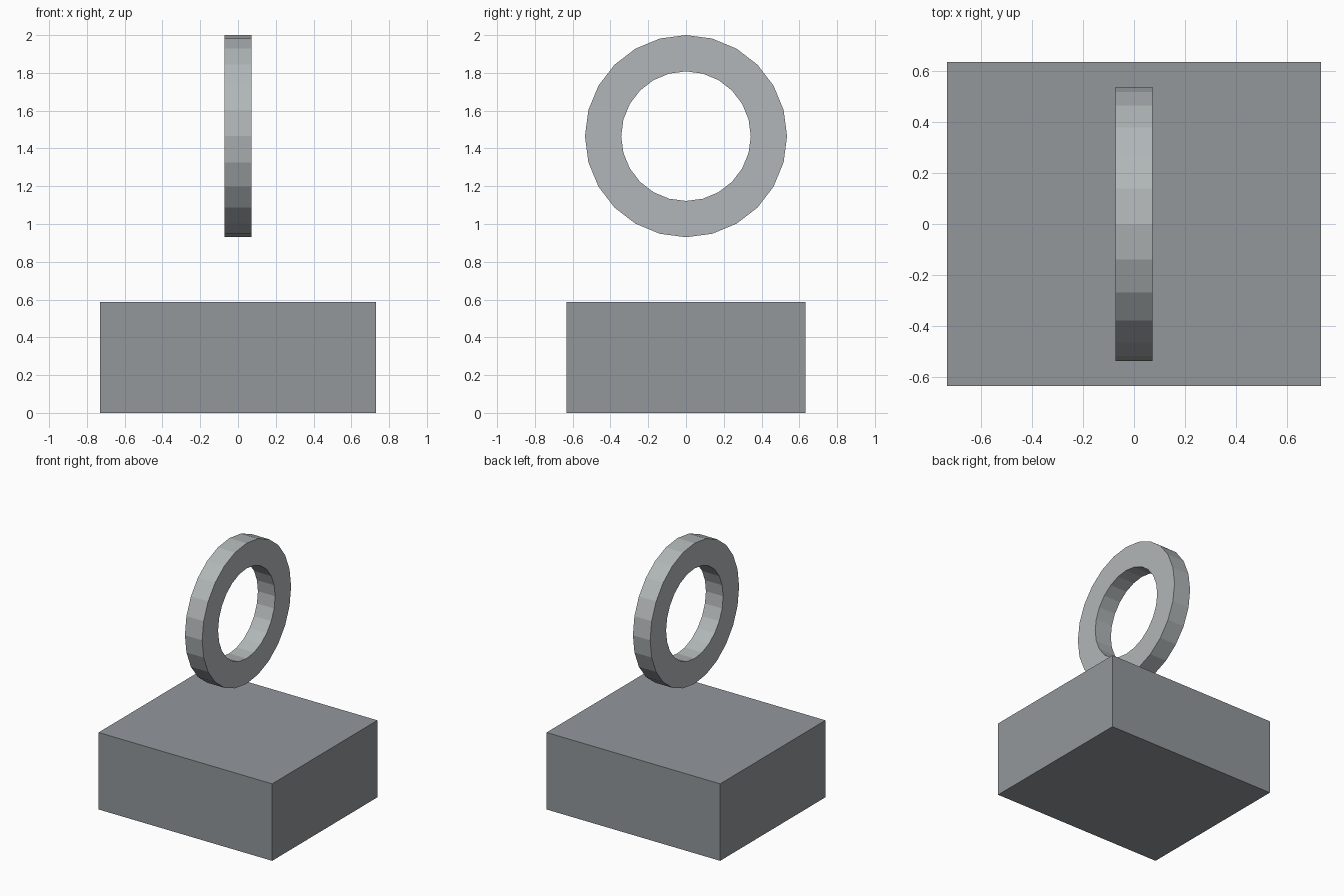
import bpy, bmesh
from math import sin, cos, tau

if "Cube" in bpy.data.objects:
    bpy.data.objects.remove(bpy.data.objects["Cube"])

SIDES = 24


def make_object(name, bm, color):
    bmesh.ops.recalc_face_normals(bm, faces=bm.faces[:])
    mesh = bpy.data.meshes.new(name)
    bm.to_mesh(mesh)
    bm.free()
    mat = bpy.data.materials.new(name + "_metal")
    mat.diffuse_color = (*color, 1)
    mat.use_nodes = True
    mat.node_tree.nodes["Principled BSDF"].inputs["Base Color"].default_value = mat.diffuse_color
    mesh.materials.append(mat)
    obj = bpy.data.objects.new(name, mesh)
    bpy.context.collection.objects.link(obj)
    return obj


# Base block, dark grey
bm = bmesh.new()
bmesh.ops.create_cube(bm, size=1)
bmesh.ops.scale(bm, vec=(1.462, 1.266, 0.586), verts=bm.verts[:])
bmesh.ops.translate(bm, vec=(0, 0, 0.293), verts=bm.verts[:])
make_object("base_block", bm, (0.29, 0.31, 0.33))

# Upright flat ring: rectangular section swept around the x axis
outer, inner, half = 0.535, 0.343, 0.0725
section = [(-half, outer), (half, outer), (half, inner), (-half, inner)]
bm = bmesh.new()
loops = []
for i in range(SIDES):
    a = tau * i / SIDES
    loops.append([bm.verts.new((x, r * sin(a), 1.465 + r * cos(a))) for x, r in section])
for i in range(SIDES):
    p, q = loops[i], loops[(i + 1) % SIDES]
    for k in range(4):
        n = (k + 1) % 4
        bm.faces.new((p[k], p[n], q[n], q[k]))
make_object("floating_ring", bm, (0.44, 0.47, 0.48))
